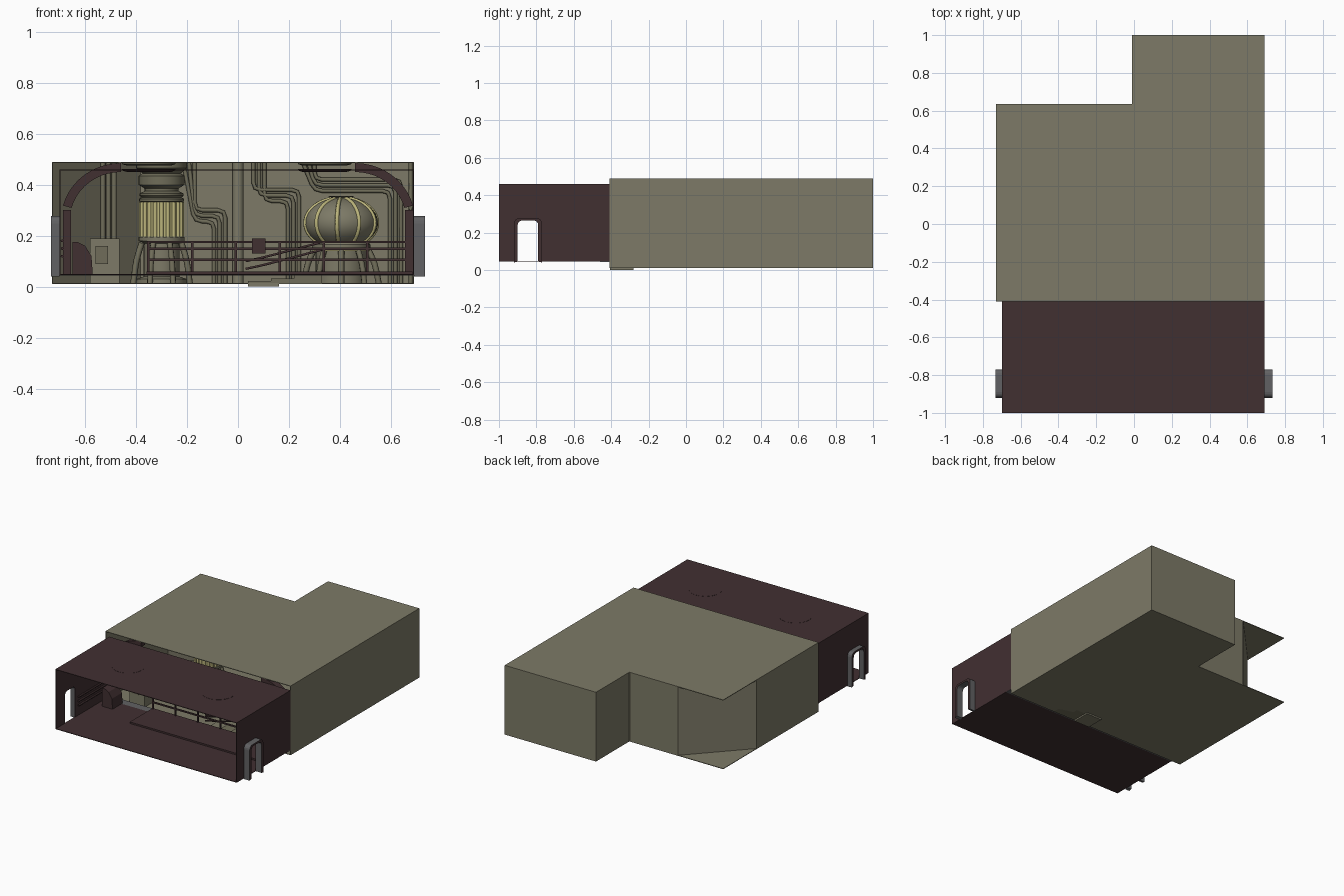
import bpy, bmesh, math
from mathutils import Vector

cube = bpy.data.objects.get("Cube")
if cube:
    bpy.data.objects.remove(cube)


def material(name, rgb):
    m = bpy.data.materials.new(name)
    m.use_nodes = True
    m.diffuse_color = (*rgb, 1)
    m.node_tree.nodes["Principled BSDF"].inputs["Base Color"].default_value = (*rgb, 1)
    return m


olive = material("olive", (0.205, 0.195, 0.135))
pipe_olive = material("pipe olive", (0.16, 0.152, 0.1))
maroon = material("dark maroon", (0.053, 0.029, 0.031))
yellow = material("pale yellow", (0.5, 0.46, 0.2))
grey = material("grey metal", (0.12, 0.12, 0.125))


def finish(name, bm, mat, smooth=False):
    bmesh.ops.recalc_face_normals(bm, faces=bm.faces)
    for f in bm.faces:
        f.smooth = smooth
    for e in bm.edges:
        if len(e.link_faces) == 2 and e.calc_face_angle() > 0.6:
            e.smooth = False
    me = bpy.data.meshes.new(name)
    bm.to_mesh(me)
    bm.free()
    me.materials.append(mat)
    ob = bpy.data.objects.new(name, me)
    bpy.context.collection.objects.link(ob)
    return ob


def prism(name, pts, axis, lo, hi, mat):
    """Extrude a 2D outline along an axis."""
    place = {"x": lambda a, b, c: (c, a, b), "y": lambda a, b, c: (a, c, b),
             "z": lambda a, b, c: (a, b, c)}[axis]
    bm = bmesh.new()
    face = bm.faces.new([bm.verts.new(place(a, b, lo)) for a, b in pts])
    ext = bmesh.ops.extrude_face_region(bm, geom=[face])
    vs = [v for v in ext["geom"] if isinstance(v, bmesh.types.BMVert)]
    bmesh.ops.translate(bm, verts=vs, vec=place(0, 0, hi - lo))
    return finish(name, bm, mat)


def box(name, x, y, z, mat):
    return prism(name, [(x[0], y[0]), (x[1], y[0]), (x[1], y[1]), (x[0], y[1])], "z", *z, mat)


def lathe(name, profile, center, mat, sides=32):
    bm = bmesh.new()
    vs = [bm.verts.new((r, 0, z)) for r, z in profile]
    es = [bm.edges.new(p) for p in zip(vs, vs[1:])]
    bmesh.ops.spin(bm, geom=vs + es, axis=(0, 0, 1), cent=(0, 0, 0),
                   angle=math.tau, steps=sides, use_merge=True)
    bmesh.ops.remove_doubles(bm, verts=bm.verts, dist=1e-5)
    bmesh.ops.translate(bm, verts=bm.verts, vec=(*center, 0))
    return finish(name, bm, mat, True)


def pipe(name, points, radius, mat):
    """Round tube through points, with cut corners."""
    pts = [Vector(p) for p in points]
    path = [pts[0]]
    for a, b, c in zip(pts, pts[1:], pts[2:]):
        cut = min(0.03, (a - b).length / 2, (c - b).length / 2)
        p, q = b + (a - b).normalized() * cut, b + (c - b).normalized() * cut
        path += [p, (p + q + 2 * b) / 4, q]
    path.append(pts[-1])
    cu = bpy.data.curves.new(name, "CURVE")
    cu.dimensions, cu.bevel_depth, cu.bevel_resolution = "3D", radius, 1
    cu.use_fill_caps = True
    sp = cu.splines.new("POLY")
    sp.points.add(len(path) - 1)
    for sp_pt, p in zip(sp.points, path):
        sp_pt.co = (*p, 1)
    tmp = bpy.data.objects.new(name, cu)
    bpy.context.collection.objects.link(tmp)
    bpy.context.view_layer.update()
    me = bpy.data.meshes.new_from_object(tmp.evaluated_get(bpy.context.evaluated_depsgraph_get()))
    bpy.data.objects.remove(tmp)
    me.materials.clear()
    me.materials.append(mat)
    ob = bpy.data.objects.new(name, me)
    bpy.context.collection.objects.link(ob)
    return ob


# Rear hall: floor and ceiling sheets keep the corner that the walls cut off
T = 0.004
hall = [(-0.73, -0.41), (0.69, -0.41), (0.69, 1), (-0.01, 1), (-0.01, 0.635), (-0.73, 0.635)]
prism("hall_floor", hall, "z", 0.01, 0.01 + T, olive)
prism("hall_ceiling", hall, "z", 0.49 - T, 0.49, olive)
walls = hall[1:5] + [(-0.385, 0.635), (-0.73, 0.27), hall[0]]
for a, b in zip(walls, walls[1:]):
    d = Vector((b[0] - a[0], b[1] - a[1])).normalized() * T
    n = Vector((-d.y, d.x))
    prism("hall_wall", [a, b, Vector(b) + n, Vector(a) + n], "z", 0.01, 0.49, olive)

# Front gallery: floor, roof and raised walkway
box("gallery_roof", (-0.70, 0.69), (-1, -0.41), (0.456, 0.46), maroon)
box("gallery_floor", (-0.70, 0.69), (-1, -0.46), (0.045, 0.049), maroon)
box("floor_edge_strip", (-0.70, 0.69), (-0.46, -0.405), (0.043, 0.049), grey)
box("walkway", (-0.36, 0.685), (-0.67, -0.42), (0.045, 0.06), maroon)


def doorway(y0, y1, z0, z1, r):
    """Door outline from bottom rear, over the top, to bottom front."""
    pts = [(y1, z0)]
    for cy, start in ((y1 - r, 0), (y0 + r, 90)):
        for i in range(5):
            t = math.radians(start + i * 22.5)
            pts.append((cy + r * math.cos(t), z1 - r + r * math.sin(t)))
    return pts + [(y0, z0)]


inner = doorway(-0.9, -0.79, 0.045, 0.265, 0.025)
outer = doorway(-0.92, -0.77, 0.04, 0.278, 0.03)
for s, edge in ((-1, -0.70), (1, 0.69)):
    # Gallery side wall with a door notch and its projecting frame
    outline = [(-1, 0.045), (-1, 0.46), (-0.41, 0.46), (-0.41, 0.045)] + inner
    prism("gallery_side_wall", outline, "x", edge, edge - s * T, maroon)
    frame = prism("door_frame", outer + inner[::-1], "x", edge, s * 0.733, grey)
    frame.data.materials.append(maroon)
    for f in frame.data.polygons:
        if abs(f.normal.x) > 0.9:
            f.material_index = 1
    # Arched rib and jamb at the mouth of the hall
    arc = [math.radians(15 + 7.5 * i) for i in range(11)]
    rib = [(s * (0.46 + 0.235 * math.cos(t)), 0.26 + 0.225 * math.sin(t)) for t in arc]
    rib += [(s * (0.46 + 0.2 * math.cos(t)), 0.26 + 0.19 * math.sin(t)) for t in arc[::-1]]
    prism("arch_rib", rib, "y", -0.405, -0.36, maroon)
    box("arch_jamb", sorted((s * 0.655, s * 0.686)), (-0.43, -0.37), (0.045, 0.3), maroon)

# Ceiling lamps
for x, y, z, mat in ((-0.35, -0.7, 0.45, maroon), (0.34, -0.7, 0.45, maroon),
                     (-0.35, -0.24, 0.475, pipe_olive), (0.34, -0.24, 0.475, pipe_olive),
                     (0.34, 0.79, 0.475, pipe_olive)):
    lathe("ceiling_lamp", [(0, z), (0.085, z), (0.105, z + 0.006), (0.105, z + 0.011), (0, z + 0.011)],
          (x, y), mat, 24)

# Railing along the walkway
for i in range(7):
    x = -0.352 + i * 0.172
    box("rail_post", (x - 0.005, x + 0.005), (-0.432, -0.422), (0.06, 0.18), maroon)
for z in (0.105, 0.148, 0.175):
    box("rail_bar", (-0.357, 0.685), (-0.432, -0.422), (z - 0.004, z + 0.005), maroon)
box("rail_sign", (0.055, 0.108), (-0.44, -0.432), (0.13, 0.19), maroon)

# Stairs down into the hall, with sloping handrails
for i in range(3):
    box("stair_step", (0.04 + i * 0.09, 0.33), (-0.405, -0.3), (0.01, 0.021 + i * 0.011), pipe_olive)
box("stair_base", (0.04, 0.16), (-0.405, -0.28), (0, 0.022), olive)
for y in (-0.4, -0.305):
    for dz in (0, 0.03):
        pipe("stair_handrail", [(0.03, y, 0.07 + dz), (0.1, y, 0.085 + dz), (0.33, y, 0.145 + dz)],
             0.005, maroon)

# Control desk and cabinets
desk = [(-0.65, 0.049), (-0.57, 0.049), (-0.575, 0.12), (-0.6, 0.16), (-0.63, 0.175), (-0.65, 0.175)]
prism("control_desk", desk, "y", -0.56, -0.45, maroon)
box("cabinet", (-0.58, -0.465), (-0.36, -0.27), (0.01, 0.19), olive)
box("cabinet_panel", (-0.56, -0.51), (-0.366, -0.36), (0.09, 0.16), pipe_olive)
for z in (0.12, 0.15, 0.18):
    pipe("side_wall_pipe", [(-0.69, -0.76, z), (-0.69, -0.43, z)], 0.006, maroon)


def legs(name, center, r0, r1, top, count):
    for i in range(count):
        t = math.tau * (i + 0.5) / count
        pts = [(center[0] + r * math.cos(t), center[1] + r * math.sin(t), z)
               for r, z in ((r0, 0.012), (r0 * 0.9, top * 0.6), (r1, top))]
        pipe(name, pts, 0.012, pipe_olive)


# Reactor column with a fluted yellow core
C = (-0.30, 0.1)
lathe("column_base", [(0.1, 0.012), (0.1, 0.03), (0.07, 0.04), (0.07, 0.17), (0.09, 0.18), (0.09, 0.195),
                      (0.07, 0.195)], C, olive)
lathe("column_core", [(0.079, 0.19), (0.079, 0.335)], C, yellow)
for i in range(20):
    t = math.tau * i / 20
    x, y = C[0] + 0.08 * math.cos(t), C[1] + 0.08 * math.sin(t)
    pipe("core_flute", [(x, y, 0.19), (x, y, 0.332)], 0.008, yellow)
lathe("column_head", [(0.07, 0.33), (0.088, 0.335), (0.088, 0.345), (0.078, 0.35), (0.086, 0.357),
                      (0.086, 0.366), (0.066, 0.375), (0.066, 0.385), (0.09, 0.4), (0.09, 0.435),
                      (0.075, 0.445), (0.1, 0.465), (0.1, 0.488)], C, pipe_olive)
legs("column_leg", C, 0.12, 0.085, 0.17, 8)

# Domed tank with yellow meridian bands
D = (0.405, 0.3)
dome = [math.radians(-45 + 13.5 * i) for i in range(10)]
shell = [(0.145 * math.cos(t), 0.25 + 0.1 * math.sin(t)) for t in dome]
lathe("tank_dome", [(0.1, 0.012), (0.1, 0.14), (0.115, 0.145), (0.115, 0.165)] + shell + [(0.05, 0.355), (0, 0.355)],
      D, olive)
lathe("tank_ring", [(0.1, 0.14), (0.12, 0.14), (0.12, 0.152), (0.1, 0.152)], D, yellow)
for i in range(10):
    t = math.tau * i / 10 + 0.2
    pipe("tank_band", [(D[0] + r * math.cos(t), D[1] + r * math.sin(t), z) for r, z in shell], 0.008, yellow)
legs("tank_leg", D, 0.155, 0.11, 0.15, 10)

# Corner pillar and wall pipework
lathe("corner_pillar", [(0.022, 0.012), (0.022, 0.488)], (0.0, 0.62), olive, 16)
for i in range(3):
    k = i * 0.022
    pipe("left_wall_pipe", [(-0.05 - k, 0.625, 0.012), (-0.05 - k, 0.625, 0.3 - k), (-0.17, 0.625, 0.3 - k),
                            (-0.17 - k, 0.625, 0.485)], 0.008, pipe_olive)
    pipe("right_wall_pipe", [(0.06 + k, 0.988, 0.485), (0.06 + k, 0.988, 0.38 - k), (0.24 - k, 0.988, 0.38 - k),
                             (0.24 - k, 0.988, 0.012)], 0.008, pipe_olive)
    pipe("rear_wall_pipe", [(0.64 - k, 0.988, 0.012), (0.64 - k, 0.988, 0.42 - k), (0.3, 0.988, 0.42 - k),
                            (0.3 - k, 0.988, 0.485)], 0.008, pipe_olive)
    pipe("side_hall_pipe", [(0.678, -0.2 + k, 0.012), (0.678, -0.2 + k, 0.25 + k), (0.678, 0.6, 0.25 + k),
                            (0.678, 0.6 + k, 0.485)], 0.008, pipe_olive)
    pipe("corner_wall_pipe", [(-0.53 + k, 0.46 + k, 0.012), (-0.53 + k, 0.46 + k, 0.485)], 0.01, pipe_olive)
